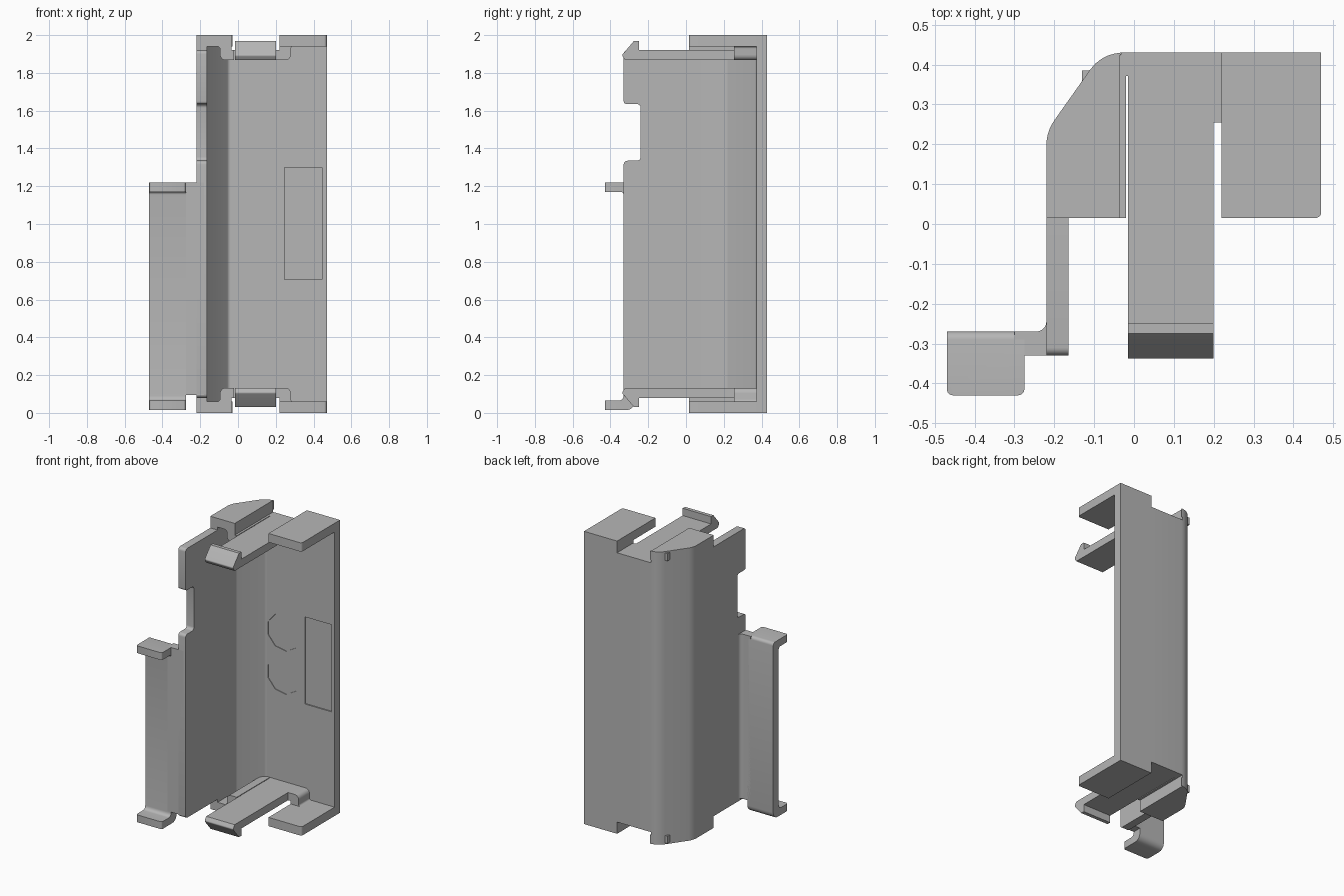
import bpy, bmesh, math
from mathutils import Vector

if "Cube" in bpy.data.objects:
    bpy.data.objects.remove(bpy.data.objects["Cube"])

grey = bpy.data.materials.new("plain_grey")
grey.use_nodes = True
grey.diffuse_color = (0.47, 0.47, 0.47, 1)
grey.node_tree.nodes["Principled BSDF"].inputs["Base Color"].default_value = (0.47, 0.47, 0.47, 1)


def rounded(points, steps=5):
    """Outline from (a, b) or (a, b, radius) corners."""
    out = []
    n = len(points)
    for i, p in enumerate(points):
        c = Vector(p[:2])
        if len(p) == 2:
            out.append(c)
            continue
        u = (Vector(points[i - 1][:2]) - c).normalized()
        v = (Vector(points[(i + 1) % n][:2]) - c).normalized()
        half = u.angle(v) / 2
        centre = c + (u + v).normalized() * p[2] / math.sin(half)
        t = p[2] / math.tan(half)
        start, end = c + u * t - centre, c + v * t - centre
        turn = start.angle_signed(end)
        for k in range(steps + 1):
            a = -turn * k / steps
            out.append(centre + Vector((start.x * math.cos(a) - start.y * math.sin(a),
                                        start.x * math.sin(a) + start.y * math.cos(a))))
    return out


def extrude(name, points, axis, lo, hi, flip=False, soften=None):
    """Prism of an outline along an axis; flip mirrors it top to bottom."""
    place = {"x": lambda a, b, d: (d, a, b),
             "y": lambda a, b, d: (a, d, b),
             "z": lambda a, b, d: (a, b, d)}[axis]
    outline = rounded(points)
    bm = bmesh.new()
    rings = [[bm.verts.new(place(p.x, p.y, d)) for p in outline] for d in (lo, hi)]
    n = len(outline)
    bm.faces.new(rings[0])
    bm.faces.new(rings[1])
    for i in range(n):
        j = (i + 1) % n
        bm.faces.new((rings[0][i], rings[0][j], rings[1][j], rings[1][i]))
    if flip:
        for v in bm.verts:
            v.co.z = 2 - v.co.z
    bmesh.ops.recalc_face_normals(bm, faces=bm.faces)
    if soften:
        edges = [e for e in bm.edges if soften(*(v.co for v in e.verts))]
        bmesh.ops.bevel(bm, geom=edges, offset=0.015, segments=3, profile=0.5, affect="EDGES")
    mesh = bpy.data.meshes.new(name)
    bm.to_mesh(mesh)
    bm.free()
    mesh.materials.append(grey)
    ob = bpy.data.objects.new(name, mesh)
    bpy.context.collection.objects.link(ob)
    return ob


def box(name, x0, x1, y0, y1, z0, z1, flip=False):
    return extrude(name, [(x0, y0), (x1, y0), (x1, y1), (x0, y1)], "z", z0, z1, flip)


def cut(target, cutter):
    mod = target.modifiers.new("cut", "BOOLEAN")
    mod.operation = "DIFFERENCE"
    mod.solver = "EXACT"
    mod.object = cutter
    bpy.context.view_layer.update()
    graph = bpy.context.evaluated_depsgraph_get()
    mesh = bpy.data.meshes.new_from_object(target.evaluated_get(graph))
    target.modifiers.clear()
    target.data = mesh
    bpy.data.objects.remove(cutter)


# Back shell with slanted corner
outer = [(-0.08, 0.43, 0.1), (-0.22, 0.232, 0.11)]
shell = extrude("back_shell", [(0.47, 0.43)] + outer +
                [(-0.22, 0.015), (-0.165, 0.015), (-0.165, 0.215, 0.03),
                 (-0.05, 0.372, 0.02), (0.47, 0.372)], "z", 0, 2)

# Notches behind the clips
for flip in (False, True):
    cut(shell, box("notch_cutter", -0.035, 0.22, 0.3, 0.5, 1.92, 2.1, flip))

# Shallow recesses in the inner face of the back
cut(shell, box("panel_cutter", 0.245, 0.445, 0.3, 0.38, 0.705, 1.3))
for z in (0.855, 1.15):
    ring = [(0.083 + 0.125 * math.cos(k * math.tau / 9), z + 0.125 * math.sin(k * math.tau / 9))
            for k in range(9)]
    cut(shell, extrude("disc_cutter", ring, "y", 0.3, 0.376))

# Side wall with its front notch
extrude("side_wall", [(0.03, 0.08), (0.03, 1.92), (-0.33, 1.92, 0.02), (-0.33, 1.635, 0.015),
                      (-0.24, 1.635, 0.02), (-0.24, 1.335, 0.02), (-0.33, 1.335, 0.02),
                      (-0.33, 0.08, 0.02)], "x", -0.22, -0.165)

# Outer flange with lips, joined to the side wall by a filleted web
extrude("lipped_flange", [(-0.43, 0.015), (-0.27, 0.015, 0.045), (-0.27, 1.22, 0.02),
                          (-0.43, 1.22), (-0.43, 1.17), (-0.33, 1.17, 0.015),
                          (-0.33, 0.065, 0.025), (-0.43, 0.065)], "x", -0.47, -0.275,
        soften=lambda p, q: max(p.y, q.y) < -0.42 and abs(p.x - q.x) < 0.001)
extrude("flange_web", [(-0.3, -0.27), (-0.22, -0.27, 0.025), (-0.22, -0.235), (-0.18, -0.235),
                       (-0.18, -0.33), (-0.3, -0.33)], "z", 0.095, 1.22)

for flip, end in ((False, "top"), (True, "bottom")):
    # Caps
    extrude(end + "_left_cap", [(0.22, 0.43), (0.22, 0.015), (0.47, 0.015, 0.015), (0.47, 0.43)],
            "z", 1.94, 2, flip)
    extrude(end + "_right_cap", [(-0.035, 0.43)] + outer + [(-0.22, 0.015), (-0.035, 0.015)],
            "z", 1.94, 2, flip)
    # Steps from the caps down to the clip
    extrude(end + "_right_step", [(-0.13, 1.94), (-0.095, 1.94, 0.015), (-0.095, 1.867, 0.03),
                                  (-0.02, 1.867), (-0.02, 1.92), (-0.035, 1.92),
                                  (-0.035, 1.99), (-0.13, 1.99)], "y", 0.015, 0.385, flip)
    extrude(end + "_left_step", [(0.3, 1.94), (0.28, 1.94, 0.012), (0.28, 1.867, 0.03),
                                 (0.19, 1.867), (0.19, 1.92), (0.22, 1.92),
                                 (0.22, 1.99), (0.3, 1.99)], "y", 0.255, 0.385, flip)
    # Clip arm with hooked tip
    extrude(end + "_clip", [(0.4, 1.867), (0.4, 1.92), (-0.25, 1.92), (-0.25, 1.97),
                            (-0.275, 1.97), (-0.34, 1.893, 0.01), (-0.322, 1.867)],
            "x", -0.015, 0.2, flip)

# Smooth rounded parts, keep edges sharp
bpy.ops.object.select_all(action="DESELECT")
for ob in bpy.context.collection.objects:
    if ob.type == "MESH" and ob.data.materials and ob.data.materials[0] == grey:
        ob.select_set(True)
        bpy.context.view_layer.objects.active = ob
bpy.ops.object.shade_smooth_by_angle(angle=math.radians(25))
